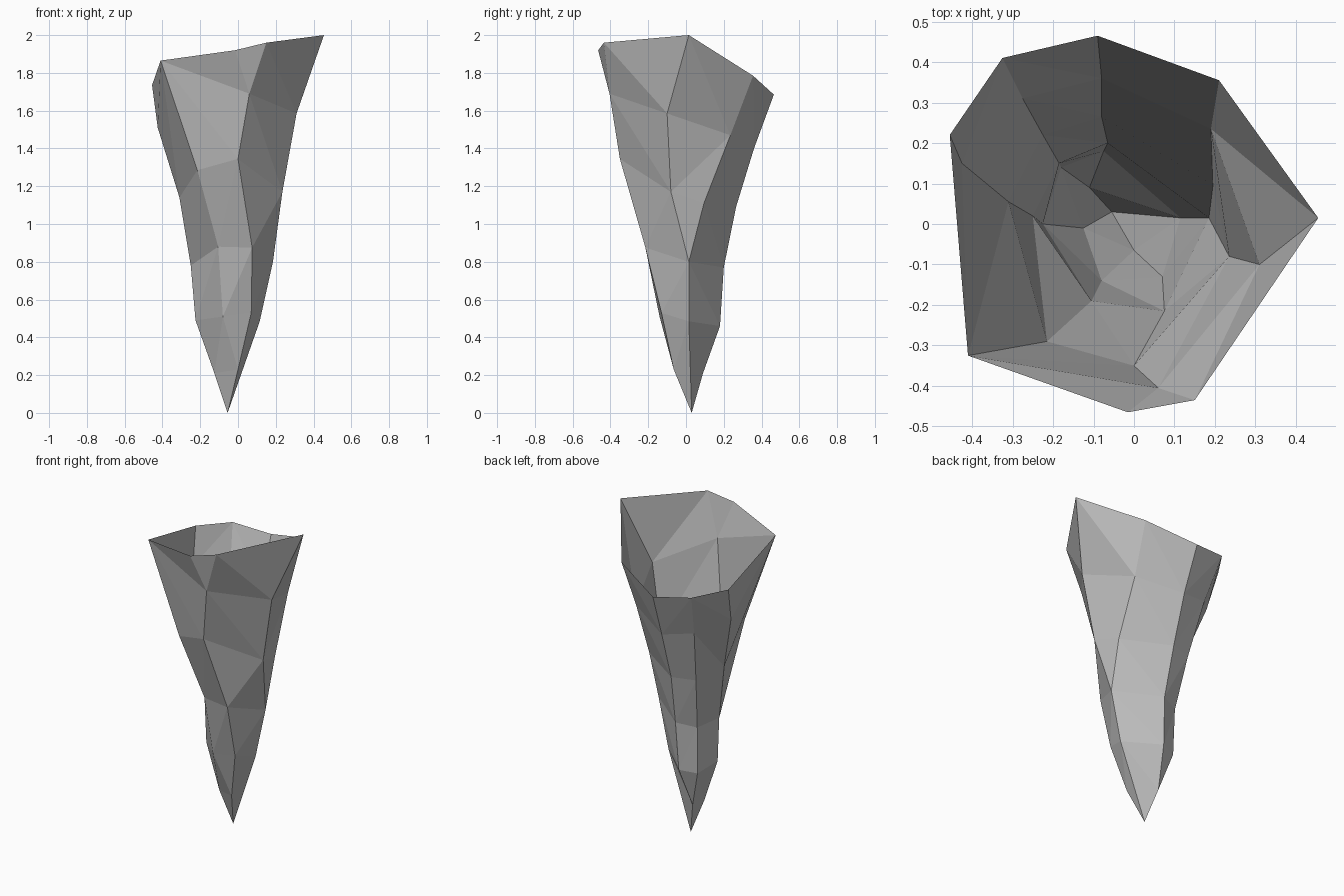
import bpy
import bmesh

# Remove the default cube only
cube = bpy.data.objects.get("Cube")
if cube:
    bpy.data.objects.remove(cube, do_unlink=True)

# Stone material
stone = bpy.data.materials.new("grey_stone")
stone.use_nodes = True
colour = (0.5, 0.5, 0.5, 1)
stone.diffuse_color = colour
stone.node_tree.nodes["Principled BSDF"].inputs["Base Color"].default_value = colour

# Ridge lines of the spike, each listed from the open rim down to the tip;
# ridges that run together share their lower points
tip = (-.055, .03, 0)
side = [(.455, .015, 2), (.31, -.1, 1.585), (.235, -.08, 1.17),
        (.185, .015, .8), (.115, .015, .485), tip]
back_right = [(.21, .355, 1.785), (.19, .235, 1.47), (.195, .095, 1.11)] + side[3:]
back = [(-.09, .465, 1.685), (-.08, .36, 1.4), (-.08, .265, 1.09),
        (-.065, .2, .77), (-.075, .18, .46), (-.11, .09, .21), tip]
back_left = [(-.325, .41, 1.72), (-.275, .31, 1.44), (-.225, .22, 1.09),
             (-.185, .15, .75), (-.18, .14, .45)] + back[5:]
far_side = [(-.455, .22, 1.735), (-.425, .15, 1.51), (-.31, .055, 1.14),
            (-.25, .02, .78), (-.225, 0, .49), (-.125, -.01, .21), tip]
front_left = [(-.41, -.325, 1.865), (-.215, -.29, 1.285),
              (-.105, -.19, .88), (-.08, -.14, .51)] + far_side[5:]
front = [(-.015, -.465, 1.92), (.06, -.405, 1.69), (0, -.35, 1.345),
         (.075, -.215, .875), (.07, -.13, .53), (0, -.065, .23), tip]
front_right = [(.15, -.435, 1.96)] + front[1:]

bm = bmesh.new()
corners = {}


def corner(point):
    """Return the single mesh vertex for a point shared between ridges."""
    if point not in corners:
        corners[point] = bm.verts.new(point)
    return corners[point]


def facet_strip(left, right, steps):
    """Lace two ridges with triangles; each step goes down the l or r ridge."""
    i = j = 0
    for step in steps:
        if step == "l":
            facet = (left[i], left[i + 1], right[j])
            i += 1
        else:
            facet = (left[i], right[j + 1], right[j])
            j += 1
        bm.faces.new([corner(p) for p in facet])


# Faceted walls, going once around the spike; the rim stays open
facet_strip(side, back_right, "rllrl")
facet_strip(back_right, back, "rlrlrlrlrr")
facet_strip(back, back_left, "lrlrlrlrl")
facet_strip(back_left, far_side, "rlrlrlrlrlr")
facet_strip(far_side, front_left, "llrlrlrl")
facet_strip(front_left, front, "rrllrlrrlr")
facet_strip(front, front_right, "l")
facet_strip(front_right, side, "rlrllrlrlr")

mesh = bpy.data.meshes.new("stone_spike")
bm.to_mesh(mesh)
bm.free()
mesh.materials.append(stone)
spike = bpy.data.objects.new("stone_spike", mesh)
bpy.context.scene.collection.objects.link(spike)
